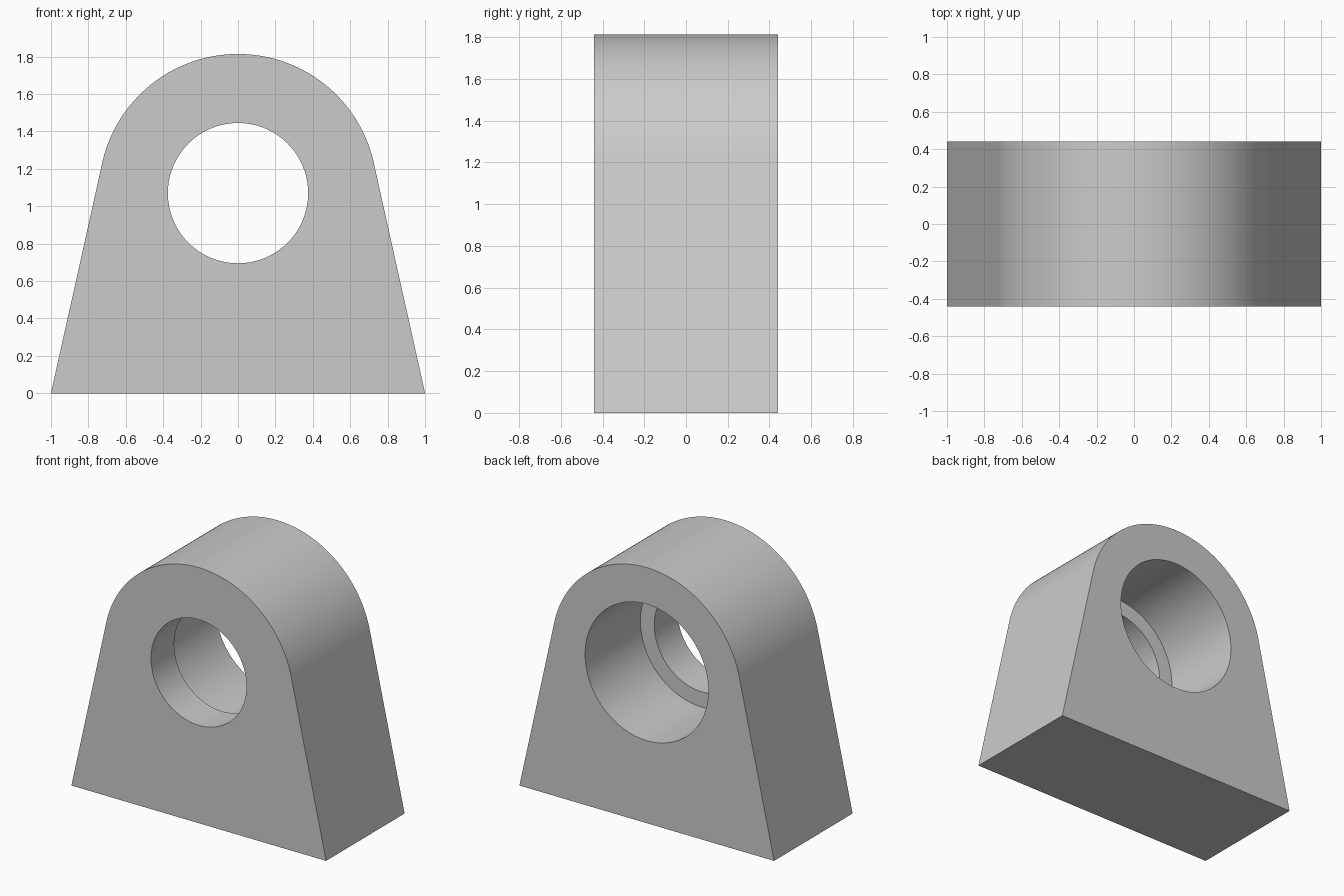
import bpy, bmesh, math

cube = bpy.data.objects.get("Cube")
if cube:
    bpy.data.objects.remove(cube, do_unlink=True)

HALF_WIDTH, HALF_DEPTH = 1.0, 0.44
AXIS_Z, OUTER_R = 1.07, 0.744
BORE_R, COUNTERBORE_R = 0.375, 0.484
SHOULDER_Y = -0.18
SEGMENTS = 128

grey = bpy.data.materials.new("light grey")
grey.use_nodes = True
grey.diffuse_color = (0.6, 0.6, 0.6, 1)
grey.node_tree.nodes["Principled BSDF"].inputs["Base Color"].default_value = (0.6, 0.6, 0.6, 1)

# Block outline: flat base, straight sides tangent to a rounded top
tangent = math.acos(OUTER_R / math.hypot(HALF_WIDTH, AXIS_Z)) - math.atan2(AXIS_Z, HALF_WIDTH)
outline = [(-HALF_WIDTH, 0), (HALF_WIDTH, 0)]
for i in range(SEGMENTS + 1):
    a = tangent + (math.pi - 2 * tangent) * i / SEGMENTS
    outline.append((OUTER_R * math.cos(a), AXIS_Z + OUTER_R * math.sin(a)))

bm = bmesh.new()
face = bm.faces.new([bm.verts.new((x, -HALF_DEPTH, z)) for x, z in outline])
extruded = bmesh.ops.extrude_face_region(bm, geom=[face])["geom"]
bmesh.ops.translate(bm, vec=(0, 2 * HALF_DEPTH, 0),
                    verts=[v for v in extruded if isinstance(v, bmesh.types.BMVert)])
bmesh.ops.recalc_face_normals(bm, faces=bm.faces)
mesh = bpy.data.meshes.new("bearing_block")
bm.to_mesh(mesh)
bm.free()
mesh.materials.append(grey)
block = bpy.data.objects.new("bearing_block", mesh)
bpy.context.collection.objects.link(block)


def cut_bore(name, radius, y_start, y_end):
    """Cut a round hole along y through the block."""
    bpy.ops.mesh.primitive_cylinder_add(
        vertices=SEGMENTS, radius=radius, depth=y_end - y_start,
        location=(0, (y_start + y_end) / 2, AXIS_Z), rotation=(math.pi / 2, 0, 0))
    cutter = bpy.context.object
    cutter.name = name
    cutter.hide_render = True
    cutter.data.materials.append(grey)
    cut = block.modifiers.new(name, "BOOLEAN")
    cut.operation = "DIFFERENCE"
    cut.solver = "EXACT"
    cut.object = cutter
    bpy.ops.object.select_all(action="DESELECT")
    block.select_set(True)
    bpy.context.view_layer.objects.active = block
    bpy.ops.object.modifier_apply(modifier=cut.name)
    bpy.data.objects.remove(cutter, do_unlink=True)


# Through bore, then the wider counterbore from the back
cut_bore("through_bore", BORE_R, -1, 1)
cut_bore("counterbore", COUNTERBORE_R, SHOULDER_Y, 1)

bpy.ops.object.shade_smooth_by_angle(angle=math.radians(30))
